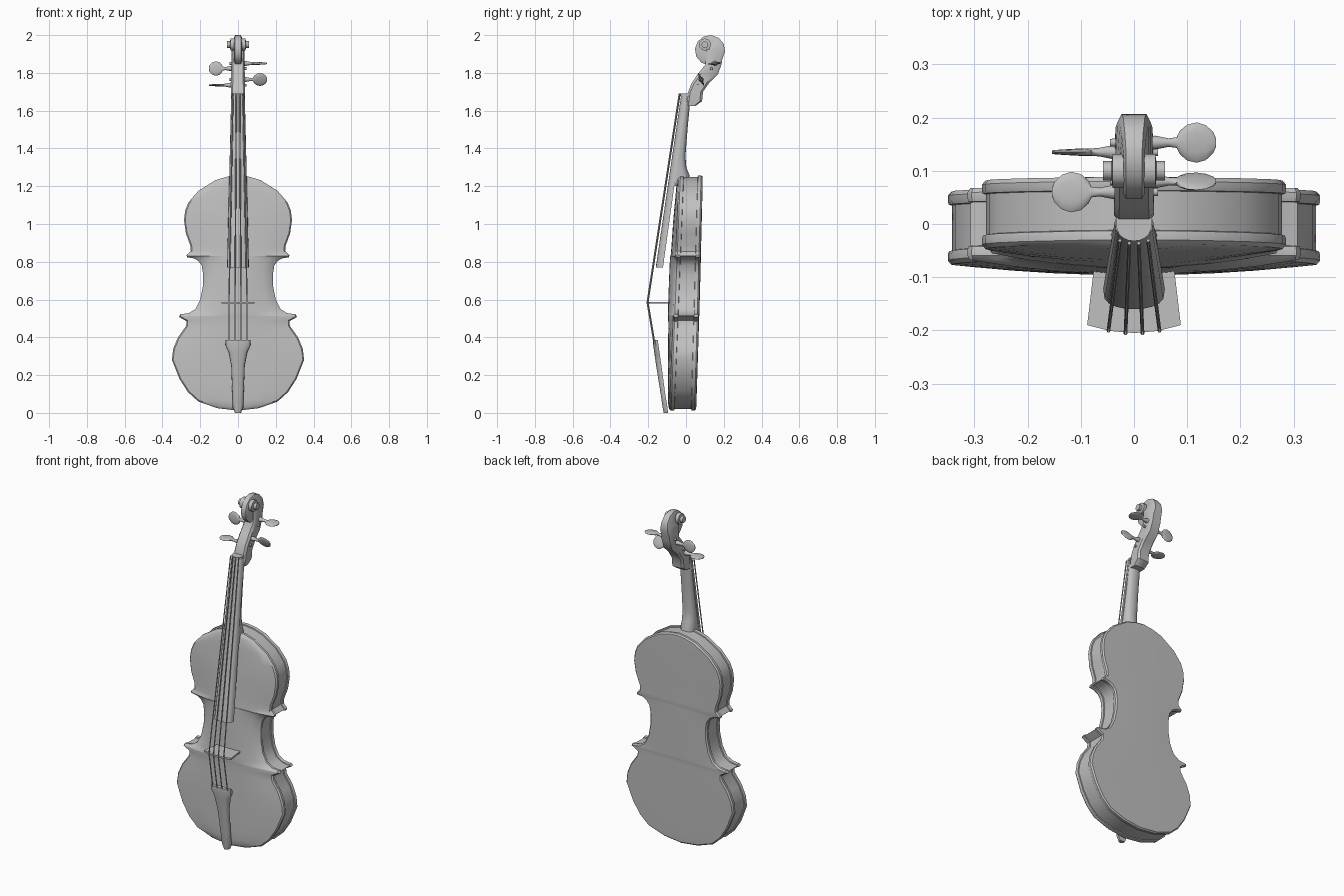
import bpy
import bmesh
from math import sin, cos, pi, radians, hypot
from mathutils import Vector

default_cube = bpy.data.objects.get("Cube")
if default_cube:
    bpy.data.objects.remove(default_cube, do_unlink=True)

grey = bpy.data.materials.new("plain grey")
grey.use_nodes = True
grey.diffuse_color = (0.53, 0.53, 0.53, 1)
grey.node_tree.nodes["Principled BSDF"].inputs["Base Color"].default_value = grey.diffuse_color
parts = []


def finish(name, bm):
    bmesh.ops.remove_doubles(bm, verts=bm.verts, dist=0.0001)
    bmesh.ops.recalc_face_normals(bm, faces=bm.faces)
    mesh = bpy.data.meshes.new(name)
    bm.to_mesh(mesh)
    bm.free()
    mesh.materials.append(grey)
    obj = bpy.data.objects.new(name, mesh)
    bpy.context.collection.objects.link(obj)
    parts.append(obj)
    return obj


def skin(bm, rings, closed=True):
    """Join neighbouring rows of points with quads."""
    rows = [[bm.verts.new(p) for p in ring] for ring in rings]
    count = len(rows[0])
    for low, high in zip(rows, rows[1:]):
        for i in range(count if closed else count - 1):
            j = (i + 1) % count
            bm.faces.new((low[i], low[j], high[j], high[i]))
    return rows


def loft(name, rings):
    bm = bmesh.new()
    rows = skin(bm, rings)
    bm.faces.new(rows[0])
    bm.faces.new(rows[-1])
    return finish(name, bm)


def d_section(z, w, base, crown, steps=10):
    """D-shaped section: flat at y = base, rounded out to y = crown."""
    angles = [pi * i / steps for i in range(steps + 1)]
    return [(w * cos(a), base + (crown - base) * max(sin(a), 0) ** 0.6, z) for a in angles]


def turned_x(name, stations, centre, side=1, tilt=0, steps=12):
    """Elliptical sections along x; each station is (x, wide radius, thin radius)."""
    rings = []
    for x, wide, thin in stations:
        ring = []
        for i in range(steps):
            a = 2 * pi * i / steps
            u, v = wide * cos(a), thin * sin(a)
            ring.append((side * x, centre[0] + u * cos(tilt) - v * sin(tilt),
                         centre[1] + u * sin(tilt) + v * cos(tilt)))
        rings.append(ring)
    return loft(name, rings)


# Body outline, half, from the bottom to the top
half = [(0, .012), (.11, .025), (.21, .06), (.265, .11), (.31, .18), (.35, .28),
        (.343, .34), (.318, .4), (.275, .46), (.272, .485), (.313, .508), (.305, .522),
        (.26, .528), (.225, .55), (.2, .6), (.186, .67), (.184, .73), (.192, .78),
        (.21, .805), (.235, .818), (.27, .824), (.272, .835), (.25, .858), (.252, .885),
        (.276, .95), (.286, 1.02), (.28, 1.07), (.262, 1.115), (.21, 1.175),
        (.12, 1.232), (.06, 1.25), (0, 1.258)]
outline = half + [(-x, z) for x, z in half[-2:0:-1]]


def front_y(z):
    return -.088 + .04 * z


def back_y(z):
    return .053 + .028 * z


def outline_ring(inset, y_of, shift):
    ring = []
    count = len(outline)
    for i, (x, z) in enumerate(outline):
        (ax, az), (bx, bz) = outline[i - 1], outline[(i + 1) % count]
        tx, tz = bx - ax, bz - az
        size = hypot(tx, tz)
        ring.append((x - inset * tz / size, y_of(z) + shift, z + inset * tx / size))
    return ring


def plate(name, y_of, inward, arch):
    """Rounded rim plus a face that swells towards the middle."""
    bm = bmesh.new()
    rim = [outline_ring(inset, y_of, inward * depth)
           for inset, depth in ((.012, .027), (.002, .025), (0, .018), (0, .008), (.007, 0))]
    skin(bm, rim)
    edge = rim[-1]
    rows = []
    for i in range(len(half)):
        x, y, z = edge[i]
        swell = arch * max(sin(pi * i / (len(half) - 1)), 0) ** 0.7
        rows.append([(x * t / 4, y - inward * swell * (1 - (t / 4) ** 2), z)
                     for t in range(-4, 5)])
    skin(bm, rows, closed=False)
    return finish(name, bm)


plate("front_plate", front_y, 1, .03)
plate("back_plate", back_y, -1, .003)
loft("ribs", [outline_ring(.008, front_y, .02), outline_ring(.008, back_y, -.02)])

# Neck, fingerboard and nut
loft("neck", [d_section(*s) for s in (
    (1.2, .045, -.06, .02), (1.26, .045, -.056, .018), (1.3, .042, -.05, .002),
    (1.36, .04, -.042, -.003), (1.5, .037, -.022, .008), (1.65, .036, -.002, .022))])
loft("fingerboard", [d_section(.77, .058, -.122, -.16), d_section(1.68, .036, .005, -.026)])
loft("nut", [d_section(z, .034, .012, -.032) for z in (1.675, 1.69)])

# Tailpiece
loft("tailpiece", [d_section(*s) for s in (
    (0, .016, -.095, -.118), (.03, .028, -.098, -.124), (.1, .03, -.11, -.134),
    (.25, .036, -.13, -.158), (.32, .05, -.14, -.168), (.36, .068, -.146, -.174),
    (.385, .066, -.149, -.174))])

# Bridge
bridge = [(-.075, -.08), (-.088, -.19), (-.045, -.201), (0, -.205),
          (.045, -.201), (.088, -.19), (.075, -.08)]
loft("bridge", [[(x, y, z) for x, y in bridge] for z in (.578, .588)])

# Strings
for n, x in enumerate((-.048, -.016, .016, .048)):
    drop = .005 if abs(x) > .03 else 0
    path = [(x, drop - .17, .37), (x, drop - .206, .585), (x * .55, drop - .036, 1.69)]
    loft(f"string_{n + 1}", [[(px + .0035 * cos(k * pi / 3), py + .0035 * sin(k * pi / 3), pz)
                              for k in range(6)] for px, py, pz in path])

# Pegbox running up into the scroll: (outer point, inner point, half width)
stations = [((.05, 1.625), (.005, 1.625), .034), ((.085, 1.65), (.005, 1.66), .038),
            ((.09, 1.7), (.01, 1.695), .038), ((.125, 1.75), (.027, 1.74), .037),
            ((.168, 1.79), (.063, 1.795), .036), ((.188, 1.845), (.103, 1.845), .035)]
for step in range(11):
    angle = radians(-35 + 30 * step)
    stations.append(((.127 + .08 * cos(angle), 1.92 + .08 * sin(angle)), (.11, 1.93),
                     max(.02, .035 - .004 * step)))
rounding = [(0, .75), (.15, 1), (.85, 1), (1, .75)]
rounding += [(t, -w) for t, w in reversed(rounding)]
rings = []
for outer, inner, width in stations:
    o, i = Vector(outer), Vector(inner)
    ring = []
    for t, w in rounding:
        p = o.lerp(i, t)
        ring.append((w * width, p.x, p.y))
    rings.append(ring)
loft("pegbox_and_scroll", rings)
turned_x("scroll_eye", [(s * x, r, r) for s, x, r in (
    (-1, .058, .018), (-1, .042, .018), (-1, .04, .032),
    (1, .04, .032), (1, .042, .018), (1, .058, .018))], (.1, 1.95))

# Tuning pegs with flat round heads
peg = [(-.045, .007, .007), (.04, .013, .013), (.065, .008, .008), (.08, .01, .007),
       (.086, .022, .007), (.1, .034, .007), (.118, .038, .006), (.135, .033, .005),
       (.149, .02, .004), (.154, .008, .003)]
for name, side, centre, tilt in (
        ("peg_right_upper", -1, (.135, 1.823), 90), ("peg_left_upper", 1, (.153, 1.85), 5),
        ("peg_left_lower", 1, (.08, 1.765), 115), ("peg_right_lower", -1, (.06, 1.735), 0)):
    turned_x(name, peg, centre, side, radians(tilt))

# Smooth shading with sharp creases kept
bpy.ops.object.select_all(action="DESELECT")
for obj in parts:
    obj.select_set(True)
bpy.context.view_layer.objects.active = parts[0]
bpy.ops.object.shade_smooth_by_angle(angle=radians(35))
